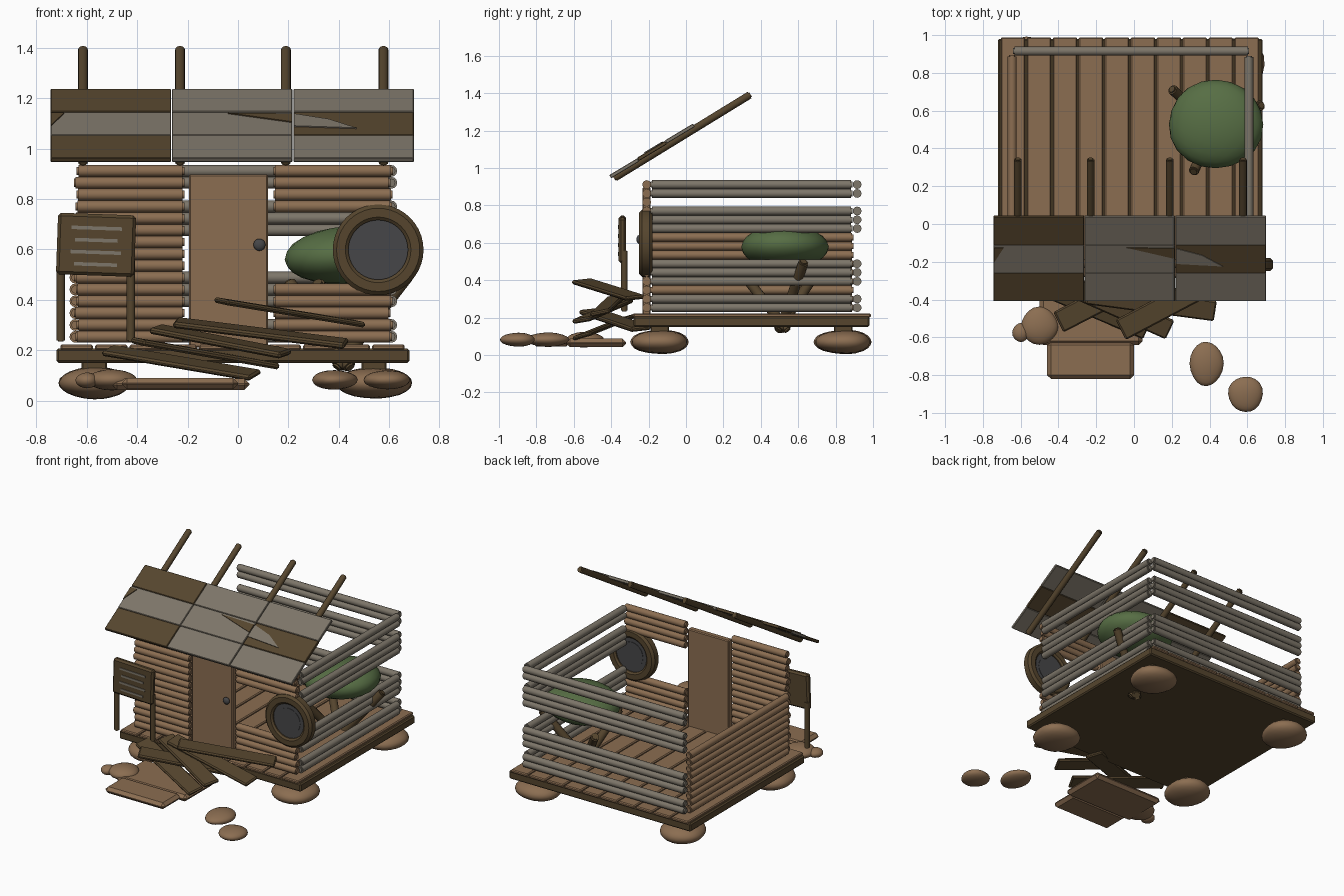
import bpy, bmesh, math, random
from mathutils import Vector, Matrix

random.seed(4)
if "Cube" in bpy.data.objects:
    bpy.data.objects.remove(bpy.data.objects["Cube"])


def material(name, rgb):
    m = bpy.data.materials.new(name)
    m.use_nodes = True
    m.diffuse_color = (*rgb, 1)
    m.node_tree.nodes["Principled BSDF"].inputs["Base Color"].default_value = (*rgb, 1)
    return m


WOOD = material("light wood", (0.26, 0.155, 0.083))
DARK = material("dark wood", (0.092, 0.06, 0.027))
GREY = material("weathered grey", (0.205, 0.18, 0.142))
IRON = material("charcoal", (0.062, 0.062, 0.065))
GREEN = material("moss green", (0.094, 0.155, 0.058))


def finish(name, bm, mat, matrix=None, smooth=True):
    bmesh.ops.recalc_face_normals(bm, faces=bm.faces)
    me = bpy.data.meshes.new(name)
    bm.to_mesh(me)
    bm.free()
    ob = bpy.data.objects.new(name, me)
    bpy.context.collection.objects.link(ob)
    me.materials.append(mat)
    if matrix:
        ob.matrix_world = matrix
    if smooth:
        bpy.ops.object.select_all(action="DESELECT")
        ob.select_set(True)
        bpy.context.view_layer.objects.active = ob
        bpy.ops.object.shade_smooth_by_angle(angle=math.radians(35))
    return ob


def box(name, lo, hi, mat, bevel=0.006, matrix=None):
    lo, hi = Vector(lo), Vector(hi)
    bm = bmesh.new()
    bmesh.ops.create_cube(bm, size=1)
    bmesh.ops.scale(bm, vec=hi - lo, verts=bm.verts)
    bmesh.ops.translate(bm, vec=(lo + hi) / 2, verts=bm.verts)
    if bevel:
        bmesh.ops.bevel(bm, geom=bm.edges[:], offset=bevel, segments=1, affect="EDGES")
    return finish(name, bm, mat, matrix, smooth=False)


def pole(name, a, b, r, mat, sides=12):
    """Round bar with softened ends running from a to b."""
    a, b = Vector(a), Vector(b)
    bm = bmesh.new()
    bmesh.ops.create_cone(bm, cap_ends=True, segments=sides, radius1=r, radius2=r,
                          depth=(b - a).length)
    rims = [e for e in bm.edges if abs(e.verts[0].co.z - e.verts[1].co.z) < 1e-5]
    bmesh.ops.bevel(bm, geom=rims, offset=r * 0.3, segments=2, affect="EDGES")
    turn = (b - a).to_track_quat("Z", "Y").to_matrix().to_4x4()
    return finish(name, bm, mat, Matrix.Translation((a + b) / 2) @ turn)


def stone(name, centre, size, mat, lump=0.06, tilt=0):
    bm = bmesh.new()
    bmesh.ops.create_icosphere(bm, subdivisions=3, radius=1)
    for v in bm.verts:
        wave = math.sin(3 * v.co.x + centre[0] * 9) + math.sin(4 * v.co.y + centre[1] * 7)
        v.co *= 1 + lump * 0.5 * wave
        v.co = Vector(c * s for c, s in zip(v.co, size))
    return finish(name, bm, mat, Matrix.Translation(centre) @ Matrix.Rotation(tilt, 4, "Y"))


def plank(name, a, b, width, thick, roll=0):
    a, b = Vector(a), Vector(b)
    d = (b - a).normalized()
    side = Vector((0, 0, 1)).cross(d).normalized()
    rot = Matrix((d, side, d.cross(side))).transposed().to_4x4()
    mat = Matrix.Translation((a + b) / 2) @ rot @ Matrix.Rotation(roll, 4, "X")
    h = Vector(((b - a).length, width, thick)) / 2
    box(name, -h, h, DARK, 0.008, mat)


# Floor: dark platform topped with ten boards
box("platform", (-0.72, -0.28, 0.15), (0.68, 0.98, 0.207), DARK, 0.008)
for i in range(10):
    x = -0.705 + i * 0.1375
    box("floor_board", (x, -0.285 + 0.004 * (i % 2), 0.2), (x + 0.129, 0.988, 0.222), WOOD)

# Boulder feet with short posts
for x in (-0.57, 0.54):
    for y in (-0.14, 0.84):
        stone("foot_stone", (x, y, 0.07), (0.148, 0.15, 0.064), WOOD)
        box("foot_post", (x - 0.05, y - 0.05, 0.09), (x + 0.05, y + 0.05, 0.16), DARK)

# Log walls
R = 0.0235


def row(i):
    return 0.253 + 0.047 * i


for i in range(15):
    j = 0.006 * math.sin(i * 2.3)
    pole("front_log_right", (-0.645 + j, -0.21, row(i)), (-0.213, -0.21, row(i)), R, WOOD)
    if i < 5 or i > 10:
        pole("front_log_left", (0.14, -0.21, row(i)), (0.61 + j, -0.21, row(i)), R, WOOD)
    if i < 9:
        pole("side_log", (-0.645, -0.19, row(i)), (-0.645, 0.895, row(i)), R, WOOD)
    if i in (0, 1, 3, 4, 5, 9, 10, 11, 13, 14):
        pole("side_rail", (0.608, -0.19, row(i)), (0.608, 0.89, row(i)), R, GREY)
        pole("back_rail", (-0.64, 0.915, row(i)), (0.61, 0.915, row(i)), R, GREY)

# Door and knob
box("door", (-0.195, -0.232, 0.21), (0.12, -0.19, 0.897), WOOD)
pole("knob_stem", (0.085, -0.22, 0.618), (0.085, -0.25, 0.618), 0.012, IRON)
stone("door_knob", (0.085, -0.25, 0.618), (0.024, 0.015, 0.024), IRON, 0)

# Round window: swept ring around a dark pane
bm = bmesh.new()
section = [(0.118, -0.025), (0.13, -0.035), (0.165, -0.035), (0.18, -0.02),
           (0.18, 0.02), (0.165, 0.035), (0.13, 0.035), (0.118, 0.025)]
loop = [bm.verts.new((r, 0, y)) for r, y in section]
edges = [bm.edges.new((loop[i - 1], loop[i])) for i in range(len(loop))]
bmesh.ops.spin(bm, geom=edges, cent=(0, 0, 0), axis=(0, 0, 1), angle=math.tau,
               steps=40, use_duplicate=False)
bmesh.ops.remove_doubles(bm, verts=bm.verts, dist=1e-4)
finish("window_ring", bm, DARK,
       Matrix.Translation((0.556, -0.215, 0.598)) @ Matrix.Rotation(math.pi / 2, 4, "X"))
pole("window_pane", (0.556, -0.235, 0.598), (0.556, -0.195, 0.598), 0.124, IRON, 40)

# Roof: rafters and three striped panels
for x in (-0.615, -0.23, 0.19, 0.577):
    pole("rafter", (x, -0.385, 0.945), (x, 0.345, 1.393), 0.02, DARK)
slope = Matrix.Translation((0, -0.40, 0.945)) @ Matrix.Rotation(math.atan(0.6), 4, "X")
L = 0.525
panels = [(-0.743, (DARK, GREY, DARK)), (-0.262, (GREY, GREY, GREY)), (0.22, (GREY, DARK, GREY))]
for x, colours in panels:
    for k, mat in enumerate(colours):
        lift = 0.003 * k
        box("roof_strip", (x, L * k / 3, lift), (x + 0.478, L * (k + 1) / 3, lift + 0.02),
            mat, 0.003, slope)


def patch(name, points, mat):
    """Thin triangular plate lying on the roof."""
    bm = bmesh.new()
    face = bm.faces.new([bm.verts.new((x, u * L, 0.021)) for x, u in points])
    out = bmesh.ops.extrude_face_region(bm, geom=[face])
    bmesh.ops.translate(bm, vec=(0, 0, 0.007),
                        verts=[v for v in out["geom"] if isinstance(v, bmesh.types.BMVert)])
    finish(name, bm, mat, slope, smooth=False)


patch("roof_patch_grey", [(0.222, 0.45), (0.47, 0.42), (0.36, 0.55), (0.222, 0.63)], GREY)
patch("roof_patch_dark", [(-0.04, 0.64), (0.215, 0.51), (0.215, 0.63)], DARK)
patch("roof_patch_corner", [(-0.742, 0.46), (-0.69, 0.64), (-0.742, 0.64)], DARK)

# Signboard on two posts with painted lines
for x in (-0.703, -0.425):
    pole("sign_post", (x, -0.33, 0.234), (x, -0.33, 0.56), 0.017, DARK)
tilt = Matrix.Translation((-0.563, -0.34, 0.618)) @ Matrix.Rotation(0.035, 4, "Y")
box("sign_board", (-0.155, -0.02, -0.122), (0.155, 0.02, 0.122), DARK, 0.012, tilt)
for k in range(4):
    w = 0.1 if k % 2 == 0 else 0.085
    z = 0.066 - k * 0.048
    box("sign_line", (-w, -0.024, z - 0.007), (w, -0.018, z + 0.007), GREY, 0, tilt)

# Three-legged cushion seat
stone("seat_cushion", (0.435, 0.528, 0.578), (0.25, 0.235, 0.115), GREEN, 0.02, -0.08)
for x, y, z in ((0.2, 0.715, 0.47), (0.315, 0.275, 0.47), (0.675, 0.63, 0.5)):
    foot = Vector((0.42, 0.515, 0.0)) + (Vector((0.42, 0.515, 0)) - Vector((x, y, 0))) * 0.12
    pole("seat_leg", (x, y, z), (foot.x, foot.y, 0.13), 0.027, DARK)

# Heap of loose planks at the doorway
plank("loose_plank_top", (-0.07, -0.56, 0.395), (0.48, -0.27, 0.305), 0.12, 0.022, 0.1)
plank("loose_plank_upper", (-0.25, -0.37, 0.31), (0.43, -0.46, 0.225), 0.11, 0.025, 0.2)
plank("loose_plank_middle", (-0.33, -0.33, 0.285), (0.19, -0.56, 0.185), 0.11, 0.025, 0.15)
plank("loose_plank_low", (-0.40, -0.52, 0.235), (0.14, -0.24, 0.14), 0.12, 0.025, 0.1)
plank("loose_plank_bottom", (-0.52, -0.31, 0.2), (0.07, -0.56, 0.1), 0.11, 0.022, 0.25)

# Stepping slabs and scattered stones
box("step_slab_outer", (-0.46, -0.82, 0.045), (0.0, -0.62, 0.09), WOOD, 0.02)
box("step_slab_inner", (-0.5, -0.64, 0.042), (0.045, -0.32, 0.088), WOOD, 0.02)
for c, s in (((-0.5, -0.54, 0.082), (0.1, 0.1, 0.04)),
             ((-0.6, -0.575, 0.08), (0.045, 0.05, 0.03)),
             ((0.385, -0.74, 0.082), (0.088, 0.12, 0.038)),
             ((0.59, -0.9, 0.082), (0.09, 0.095, 0.038))):
    stone("loose_stone", c, s, WOOD, 0.05)
